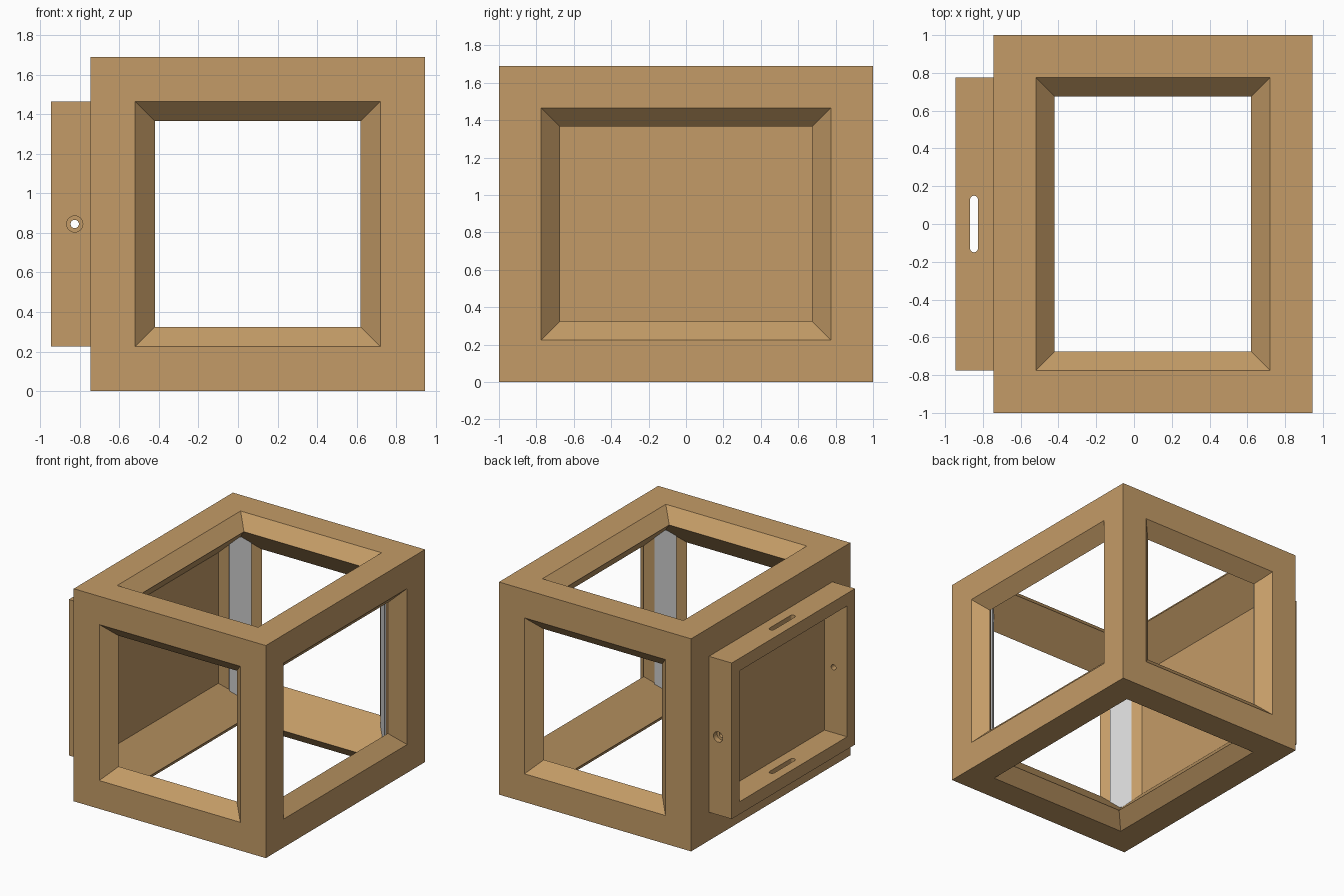
import bpy, bmesh, math
from mathutils import Vector, Matrix

if "Cube" in bpy.data.objects:
    bpy.data.objects.remove(bpy.data.objects["Cube"])

def material(name, rgb):
    m = bpy.data.materials.new(name)
    m.diffuse_color = (*rgb, 1)
    m.use_nodes = True
    m.node_tree.nodes["Principled BSDF"].inputs["Base Color"].default_value = m.diffuse_color
    return m

WOOD = material("tan wood", (0.55, 0.33, 0.135))
GREY = material("light grey", (0.64, 0.64, 0.64))

LO, HI = (-0.745, -1.0, 0.0), (0.945, 1.0, 1.69)
FACE, DEPTH = 0.225, 0.1          # beam face width, wall depth
LIP = FACE + DEPTH                # inset of the narrow end of each opening
MID = (LIP + DEPTH) / 2           # where three inner beam faces meet

def finish(name, bm, mat):
    bmesh.ops.recalc_face_normals(bm, faces=bm.faces)
    me = bpy.data.meshes.new(name)
    bm.to_mesh(me)
    bm.free()
    me.materials.append(mat)
    ob = bpy.data.objects.new(name, me)
    bpy.context.collection.objects.link(ob)
    return ob

def prism(name, pts, vec, mat=WOOD):
    bm = bmesh.new()
    f = bm.faces.new([bm.verts.new(p) for p in pts])
    ext = bmesh.ops.extrude_face_region(bm, geom=[f], use_keep_orig=True)
    bmesh.ops.translate(bm, vec=vec,
                        verts=[v for v in ext["geom"] if isinstance(v, bmesh.types.BMVert)])
    return finish(name, bm, mat)

def box(name, lo, hi, mat=WOOD):
    pts = [(lo[0], lo[1], lo[2]), (hi[0], lo[1], lo[2]), (hi[0], hi[1], lo[2]), (lo[0], hi[1], lo[2])]
    return prism(name, pts, (0, 0, hi[2] - lo[2]), mat)

def point(signs, insets):
    """Point measured inward from one corner of the outer box."""
    return Vector([LO[i] + insets[i] if signs[i] < 0 else HI[i] - insets[i] for i in range(3)])

# Frame: chamfered openings on five sides, solid panel on the left
bm = bmesh.new()

def face(pts):
    bm.faces.new([bm.verts.new(p) for p in pts])

def ring(axis, side, inset, depth):
    b, c = (axis + 1) % 3, (axis + 2) % 3
    out = []
    for u, v in ((-1, -1), (1, -1), (1, 1), (-1, 1)):
        s, d = [side] * 3, [inset] * 3
        s[b], s[c], d[axis] = u, v, depth
        out.append(point(s, d))
    return out

def bridge(r, q):
    for i in range(4):
        j = (i + 1) % 4
        face([r[i], r[j], q[j], q[i]])

for axis in range(3):
    for side in (-1, 1):
        outer, inner = ring(axis, side, 0, 0), ring(axis, side, LIP, DEPTH)
        if axis == 0 and side == -1:
            face(outer)
            face(inner)
        else:
            mouth = ring(axis, side, FACE, 0)
            bridge(outer, mouth)
            bridge(mouth, inner)
    # diagonal inner faces of the four beams along this axis
    b, c = (axis + 1) % 3, (axis + 2) % 3
    for u in (-1, 1):
        for v in (-1, 1):
            ends = []
            for e in (-1, 1):
                s = [e] * 3
                s[b], s[c] = u, v
                db, dc = [LIP] * 3, [LIP] * 3
                db[b] = dc[c] = DEPTH
                ends.append([point(s, db), point(s, [MID] * 3), point(s, dc)])
            face(ends[0] + ends[1][::-1])
bmesh.ops.remove_doubles(bm, verts=bm.verts, dist=0.0005)
finish("frame", bm, WOOD)

# Grey strips on the inner diagonals of the four posts
for sx in (-1, 1):
    for sy in (-1, 1):
        c = point((sx, sy, -1), (MID, MID, MID))
        along = Vector((sx, -sy, 0)).normalized() * 0.08
        out = Vector((sx, sy, 0)).normalized() * 0.01
        prism(f"strip_{'left' if sx < 0 else 'right'}_{'front' if sy < 0 else 'back'}",
              [c - along - out, c + along - out, c + along + out, c - along + out],
              (0, 0, HI[2] - 2 * MID), GREY)

# Shallow tray on the left side
X0, X1, ZC = -0.945, LO[0], HI[2] / 2
tray = box("tray_rim", (X0, -1 + FACE, FACE), (X1, 1 - FACE, HI[2] - FACE))

# Cutters: tray hollow, vertical slots, screw holes and their counterbores
cutters = [box("cut_hollow", (X0 - 0.1, -1 + LIP, LIP), (X1 + 0.1, 1 - LIP, HI[2] - LIP))]
slot = []
for k in range(18):
    a = math.pi * (k % 9) / 8 + (math.pi if k > 8 else 0)
    slot.append((-0.847 + 0.021 * math.cos(a), (0.129 if k < 9 else -0.129) + 0.021 * math.sin(a), -0.1))
cutters.append(prism("cut_slot", slot, (0, 0, 2)))

def bore(name, r, y0, y1):
    pts = [(-0.825 + r * math.cos(i * math.tau / 24), y0, ZC + r * math.sin(i * math.tau / 24))
           for i in range(24)]
    return prism(name, pts, (0, y1 - y0, 0))

cutters += [bore("cut_hole", 0.021, -1, 1),
            bore("cut_bore_front", 0.041, -1, -0.73),
            bore("cut_bore_back", 0.041, 0.73, 1)]
for cut in cutters:
    cut.hide_render = True
    mod = tray.modifiers.new(cut.name, "BOOLEAN")
    mod.operation, mod.solver, mod.object = "DIFFERENCE", "EXACT", cut

# Apply the cuts and drop the hidden face against the frame
bpy.context.view_layer.update()
tray.data = bpy.data.meshes.new_from_object(tray.evaluated_get(bpy.context.evaluated_depsgraph_get()))
tray.modifiers.clear()
for cut in cutters:
    bpy.data.objects.remove(cut)
bm = bmesh.new()
bm.from_mesh(tray.data)
hidden = [f for f in bm.faces if all(abs(v.co.x - X1) < 1e-4 for v in f.verts)]
bmesh.ops.delete(bm, geom=hidden, context="FACES")
bm.to_mesh(tray.data)
bm.free()
